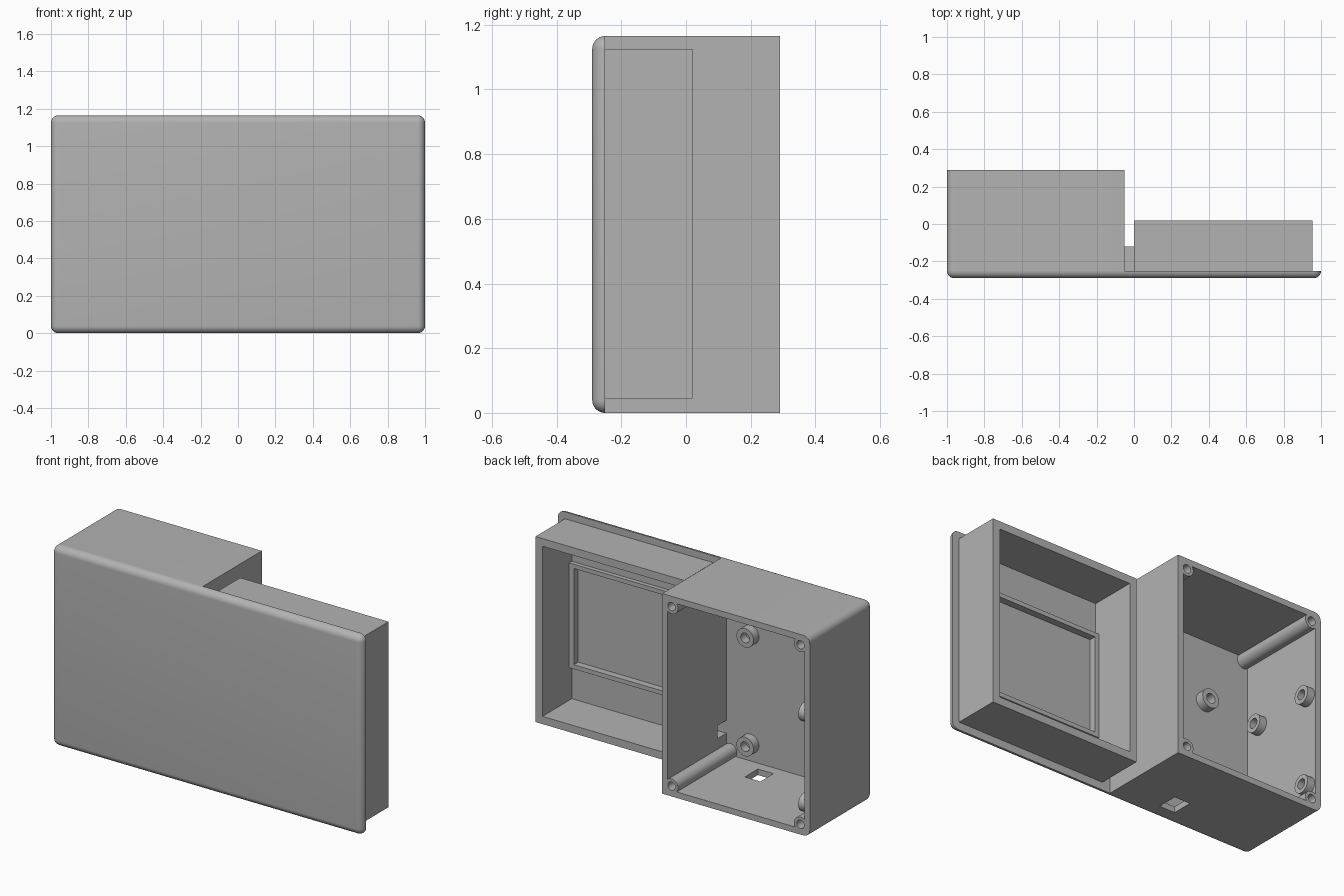
import bpy, bmesh, math
from mathutils import Matrix, Vector

old = bpy.data.objects.get("Cube")
if old:
    bpy.data.objects.remove(old, do_unlink=True)

grey = bpy.data.materials.new("plain_grey")
grey.use_nodes = True
grey.diffuse_color = (0.45, 0.45, 0.45, 1)
grey.node_tree.nodes["Principled BSDF"].inputs["Base Color"].default_value = grey.diffuse_color

H = 1.165                      # overall height
FRONT, SEAM, BACK = -0.29, -0.25, 0.29
ROUND = 0.04


def make(name, bm):
    bmesh.ops.recalc_face_normals(bm, faces=bm.faces)
    mesh = bpy.data.meshes.new(name)
    bm.to_mesh(mesh)
    bm.free()
    mesh.materials.append(grey)
    ob = bpy.data.objects.new(name, mesh)
    bpy.context.collection.objects.link(ob)
    return ob


def box(name, x, y, z, rounded=None, radius=ROUND):
    """Box between limits; edges accepted by the rule are rounded."""
    bm = bmesh.new()
    bmesh.ops.create_cube(bm, size=1)
    for v in bm.verts:
        v.co = Vector([lim[0] if c < 0 else lim[1] for c, lim in zip(v.co, (x, y, z))])
    if rounded:
        edges = [e for e in bm.edges if rounded(*e.verts)]
        bmesh.ops.bevel(bm, geom=edges, offset=radius, segments=8, profile=0.5,
                        affect='EDGES', clamp_overlap=False)
    return make(name, bm)


def cylinder(name, start, axis, length, radius):
    """Cylinder that grows from start along axis."""
    bm = bmesh.new()
    axis = Vector(axis)
    turn = axis.to_track_quat('Z', 'Y').to_matrix().to_4x4()
    place = Matrix.Translation(Vector(start) + axis * length / 2) @ turn
    bmesh.ops.create_cone(bm, cap_ends=True, segments=32, radius1=radius,
                          radius2=radius, depth=length, matrix=place)
    return make(name, bm)


def combine(target, tool, operation='DIFFERENCE'):
    """Apply a boolean and discard the tool."""
    tool.hide_render = True
    mod = target.modifiers.new("cut", 'BOOLEAN')
    mod.object, mod.operation, mod.solver = tool, operation, 'EXACT'
    bpy.context.view_layer.update()
    graph = bpy.context.evaluated_depsgraph_get()
    mesh = bpy.data.meshes.new_from_object(target.evaluated_get(graph))
    target.modifiers.clear()
    target.data = mesh
    bpy.data.objects.remove(tool, do_unlink=True)


def tube(name, start, axis, length, radius, bore):
    ob = cylinder(name, start, axis, length, radius)
    begin = Vector(start) - Vector(axis) * 0.01
    combine(ob, cylinder("bore", begin, axis, length + 0.02, bore))
    return ob


# Front plate with a rounded front edge and a shallow screen recess
front_plate = box("front_plate", (-1, 1), (FRONT, SEAM), (0, H),
                  lambda a, b: min(a.co.y, b.co.y) < SEAM - 0.01, ROUND - 0.0005)
combine(front_plate, box("recess", (0.07, 0.88), (SEAM - 0.015, 0), (0.305, 0.865)))

# Deep housing, open at the back, rounded on its outer side
deep_housing = box("deep_housing", (-1, -0.05), (SEAM, BACK), (0, H),
                   lambda a, b: a.co.x < -0.9 and b.co.x < -0.9 and abs(a.co.y - b.co.y) > 0.1)
combine(deep_housing, box("cavity", (-0.965, -0.085), (-0.3, 0.4), (0.035, H - 0.035)))

# Screw posts in the housing corners
for x in (-0.94, -0.11):
    for z in (0.06, H - 0.06):
        combine(deep_housing, cylinder("post", (x, SEAM, z), (0, 1, 0), BACK - SEAM, 0.042), 'UNION')
for x in (-0.94, -0.11):
    for z in (0.06, H - 0.06):
        combine(deep_housing, cylinder("screw_hole", (x, BACK - 0.2, z), (0, 1, 0), 0.3, 0.024))

# Cable opening in the housing floor
combine(deep_housing, box("opening", (-0.43, -0.33), (-0.19, -0.07), (-0.1, 0.1)))

# Shallow screen case, open at the back
screen_case = box("screen_case", (0, 0.955), (SEAM, 0.02), (0.045, 1.125))
combine(screen_case, box("cavity", (0.045, 0.91), (-0.3, 0.1), (0.09, 1.08)))

# Wire channel bridging the two compartments
wire_channel = box("wire_channel", (-0.05, 0), (SEAM, -0.12), (0.11, 0.275))
for part in (deep_housing, screen_case, wire_channel):
    combine(part, box("passage", (-0.1, 0.06), (-0.3, -0.168), (0.155, 0.23)))

# Raised frame around the screen recess
screen_frame = box("screen_frame", (0.045, 0.91), (SEAM, SEAM + 0.025), (0.28, 0.89))
combine(screen_frame, box("window", (0.07, 0.88), (-0.3, 0), (0.305, 0.865)))

# Board standoffs on the plate and on the side wall
standoffs = []
for i, x in enumerate((-0.24, -0.68)):
    for j, z in enumerate((0.137, 0.77)):
        standoffs.append(tube(f"plate_standoff_{i}{j}", (x, SEAM, z), (0, 1, 0), 0.05, 0.055, 0.028))
for i, y in enumerate((-0.15, 0.23)):
    for j, z in enumerate((0.165, 0.69)):
        standoffs.append(tube(f"wall_standoff_{i}{j}", (-0.965, y, z), (1, 0, 0), 0.045, 0.052, 0.028))

# Smooth the rounds, keep the corners crisp
parts = [front_plate, deep_housing, screen_case, wire_channel, screen_frame] + standoffs
bpy.ops.object.select_all(action='DESELECT')
for ob in parts:
    ob.data.materials.clear()
    ob.data.materials.append(grey)
    ob.data.polygons.foreach_set("material_index", [0] * len(ob.data.polygons))
    ob.select_set(True)
bpy.context.view_layer.objects.active = front_plate
bpy.ops.object.shade_smooth_by_angle(angle=math.radians(30))
